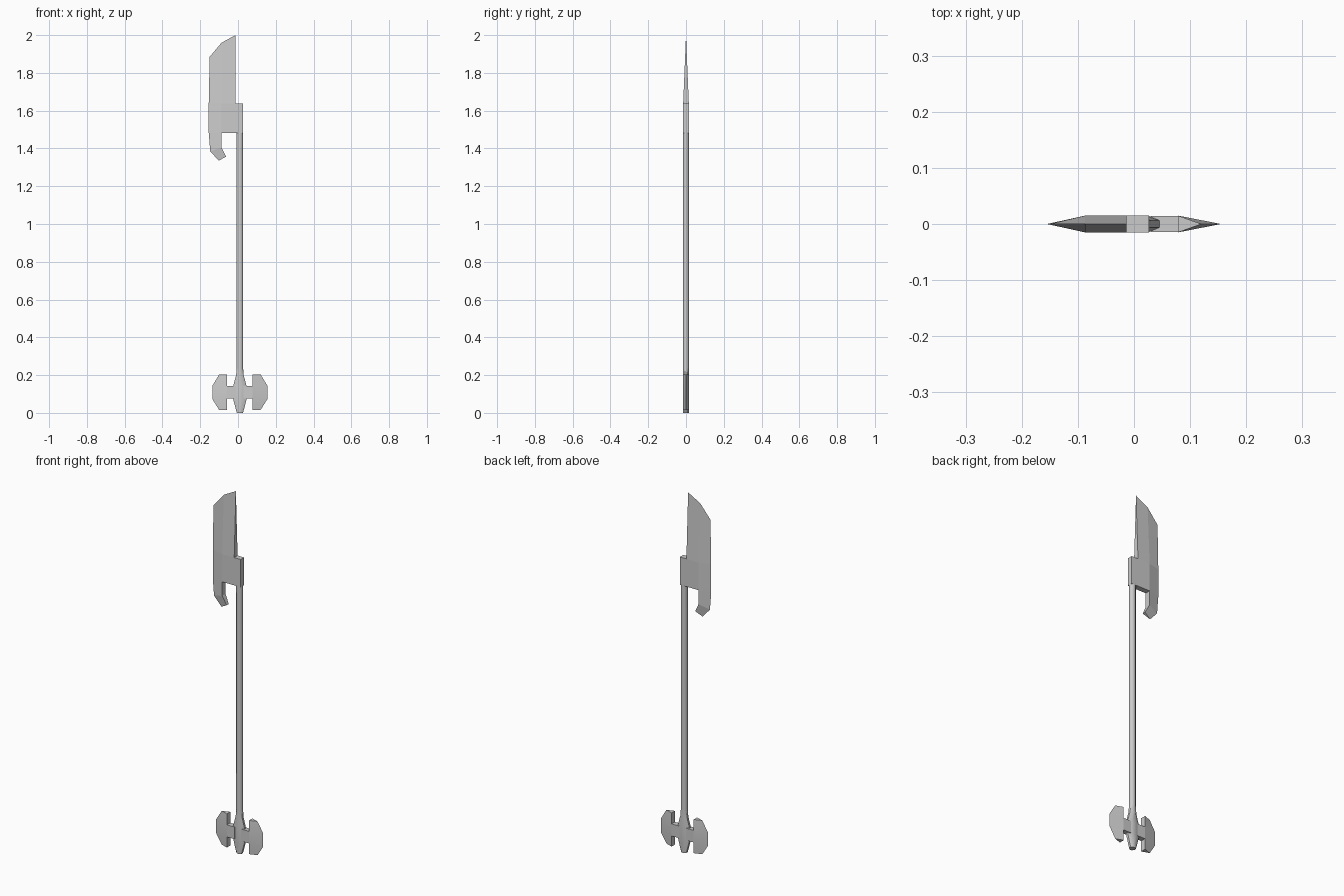
import bpy, bmesh, math

if "Cube" in bpy.data.objects:
    bpy.data.objects.remove(bpy.data.objects["Cube"])

T = 0.015    # half thickness of the whole weapon
CX = 0.01    # x of the shaft axis


def finish(name, bm, smooth=None):
    bmesh.ops.recalc_face_normals(bm, faces=bm.faces[:])
    me = bpy.data.meshes.new(name)
    bm.to_mesh(me)
    bm.free()
    ob = bpy.data.objects.new(name, me)
    bpy.context.collection.objects.link(ob)
    if smooth:
        bpy.ops.object.select_all(action='DESELECT')
        ob.select_set(True)
        bpy.context.view_layer.objects.active = ob
        bpy.ops.object.shade_smooth_by_angle(angle=math.radians(smooth))
    return ob


def plate(name, pts, faces, smooth=None):
    """Front sheet of (x, z, half thickness) points, mirrored in y and walled at its rim."""
    bm = bmesh.new()
    front = [bm.verts.new((x, -t, z)) for x, z, t in pts]
    back = [bm.verts.new((x, t, z)) if t else f for (x, z, t), f in zip(pts, front)]
    edges = {}
    for f in faces:
        bm.faces.new([front[i] for i in f])
        bm.faces.new([back[i] for i in reversed(f)])
        for a, b in zip(f, f[1:] + f[:1]):
            key = frozenset((a, b))
            edges[key] = None if key in edges else (a, b)
    for e in edges.values():
        if e:
            a, b = e
            loop = list(dict.fromkeys([front[b], front[a], back[a], back[b]]))
            if len(loop) > 2:
                bm.faces.new(loop)
    return finish(name, bm, smooth)


# Blade: thick spine block, thin cutting edge and hooked lower end
blade = [
    (-0.013, 2.0, 0), (-0.087, 1.96, 0), (-0.15, 1.885, 0), (-0.155, 1.637, 0),
    (-0.155, 1.483, 0), (-0.147, 1.385, 0), (-0.102, 1.335, 0), (-0.063, 1.357, 0.009),
    (-0.087, 1.405, T), (-0.087, 1.483, T), (0.027, 1.483, T), (0.027, 1.637, T),
    (-0.013, 1.637, T), (-0.087, 1.637, T),
]
plate("blade", blade, [
    [0, 1, 13, 12], [1, 2, 3, 13], [13, 3, 4, 9], [9, 4, 5, 8], [8, 5, 6, 7],
    [12, 13, 9, 10, 11],
])

# Shaft with swollen pommel, eight-sided
rings = [(0, 0.016), (0.02, 0.022), (0.075, 0.036), (0.14, 0.036),
         (0.20, 0.02), (0.24, 0.017), (1.49, 0.017)]
bm = bmesh.new()
k = 1 / math.cos(math.pi / 8)
loops = []
for z, rx in rings:
    ry = min(T, rx)
    loops.append([bm.verts.new((CX + k * rx * math.cos(a), k * ry * math.sin(a), z))
                  for a in [(i + 0.5) * math.pi / 4 for i in range(8)]])
for lo, hi in zip(loops, loops[1:]):
    for i in range(8):
        j = (i + 1) % 8
        bm.faces.new([lo[i], lo[j], hi[j], hi[i]])
bm.faces.new(loops[0])
bm.faces.new(loops[-1])
finish("shaft", bm, 50)

# Pommel wings with connecting bars, one each side
wing = [(0.068, 0.203, T), (0.068, 0.142, T), (0.068, 0.075, T), (0.068, 0.016, T),
        (0.11, 0.016, 0), (0.145, 0.072, 0), (0.145, 0.145, 0), (0.11, 0.203, 0)]
bar = [(0.02, 0.142, T), (0.068, 0.142, T), (0.068, 0.075, T), (0.02, 0.075, T)]
for side, s in (("left", -1), ("right", 1)):
    plate(side + "_wing", [(CX + s * x, z, t) for x, z, t in wing],
          [[0, 1, 6, 7], [1, 2, 5, 6], [2, 3, 4, 5]], 40)
    plate(side + "_bar", [(CX + s * x, z, t * 0.97) for x, z, t in bar], [[0, 1, 2, 3]])
